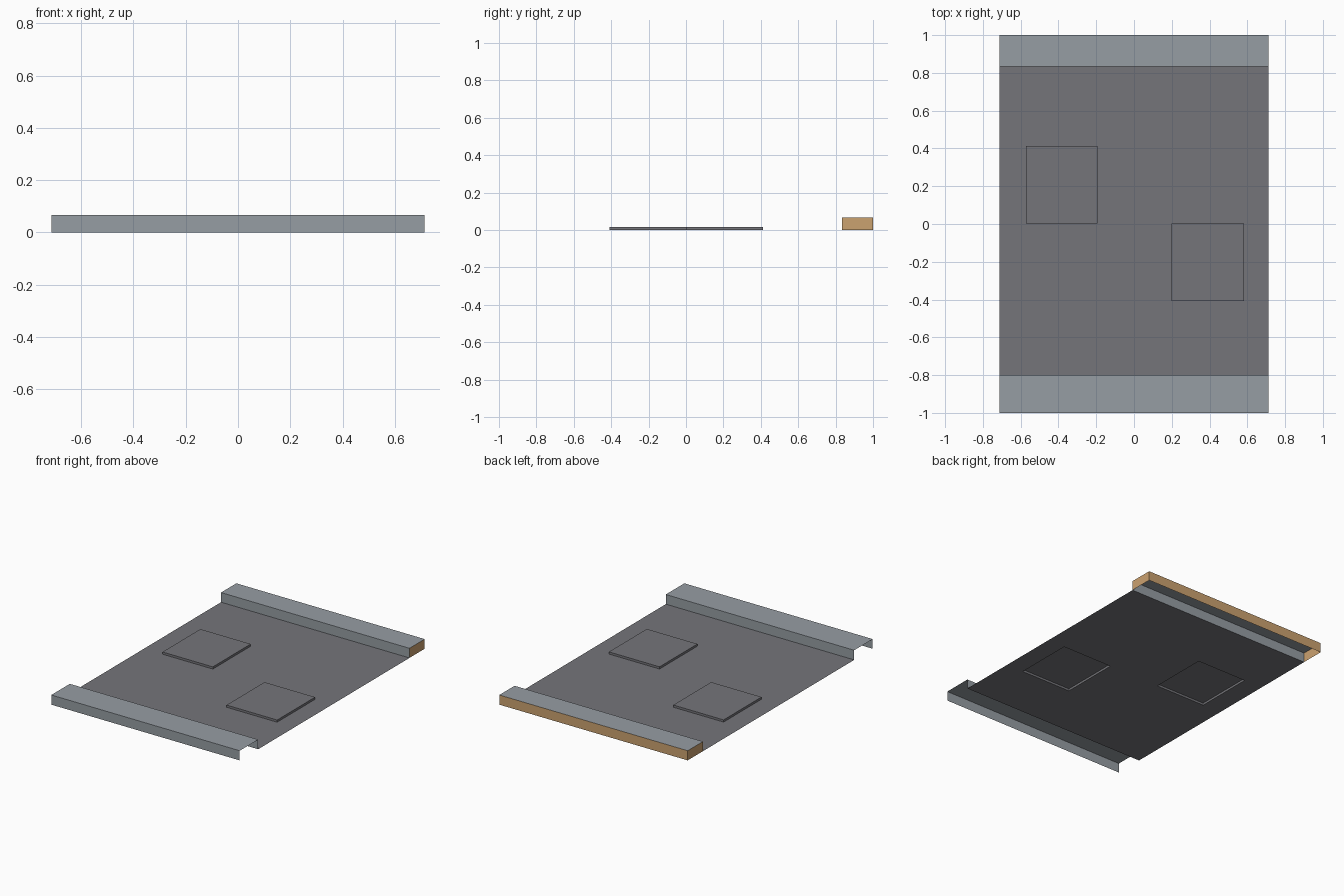
import bpy, bmesh

if "Cube" in bpy.data.objects:
    bpy.data.objects.remove(bpy.data.objects["Cube"])

def mat(name, rgb):
    m = bpy.data.materials.new(name)
    m.diffuse_color = (*rgb, 1)
    m.use_nodes = True
    m.node_tree.nodes["Principled BSDF"].inputs["Base Color"].default_value = m.diffuse_color
    return m

ASPHALT = mat("asphalt", (0.178, 0.178, 0.195))
CONCRETE = mat("pavement grey", (0.305, 0.337, 0.366))
BROWN = mat("earth brown", (0.60, 0.36, 0.16))
HALF_W, CURB_H, PATCH_H = 0.713, 0.066, 0.015

def finish(name, bm, mats):
    me = bpy.data.meshes.new(name)
    bm.to_mesh(me)
    bm.free()
    for m in mats:
        me.materials.append(m)
    ob = bpy.data.objects.new(name, me)
    bpy.context.collection.objects.link(ob)

def curb(name, y0, y1, closed):
    """Bottomless box; ends are brown when closed, missing otherwise."""
    bm = bmesh.new()
    bmesh.ops.create_cube(bm, size=1)
    for v in bm.verts:
        v.co = (v.co.x * 2 * HALF_W, y0 if v.co.y < 0 else y1,
                0 if v.co.z < 0 else CURB_H)
    bm.normal_update()
    drop = [f for f in bm.faces
            if f.normal.z < -0.5 or (not closed and abs(f.normal.x) > 0.5)]
    bmesh.ops.delete(bm, geom=drop, context='FACES')
    for f in bm.faces:
        brown = closed and (abs(f.normal.x) > 0.5 or f.normal.y > 0.5)
        f.material_index = 1 if brown else 0
    finish(name, bm, [CONCRETE, BROWN])

# pavements along both edges
curb("back_pavement", 0.835, 1.0, True)
curb("front_pavement", -1.0, -0.8, False)

# road sheet with two square patches pushed up from it
xs = [-HALF_W, -0.573, -0.192, 0.199, 0.582, HALF_W]
ys = [-0.8, -0.408, 0.002, 0.412, 0.835]
bm = bmesh.new()
grid = [[bm.verts.new((x, y, 0)) for x in xs] for y in ys]
patches = []
for j in range(len(ys) - 1):
    for i in range(len(xs) - 1):
        f = bm.faces.new((grid[j][i], grid[j][i + 1],
                          grid[j + 1][i + 1], grid[j + 1][i]))
        if (i, j) in ((1, 2), (3, 1)):
            patches.append(f)
for f in patches:
    new = bmesh.ops.extrude_discrete_faces(bm, faces=[f])["faces"][0]
    bmesh.ops.translate(bm, verts=new.verts, vec=(0, 0, PATCH_H))
    top = list(new.verts)
    # side walls down to the road
    for a, b in zip(top, top[1:] + top[:1]):
        low = [bm.verts.new((v.co.x, v.co.y, 0)) for v in (a, b)]
        bm.faces.new((low[0], low[1], b, a))
bmesh.ops.remove_doubles(bm, verts=bm.verts, dist=1e-5)
# merge the flat grid cells into one plain sheet
bmesh.ops.dissolve_limit(bm, angle_limit=0.01, verts=bm.verts, edges=bm.edges)
bmesh.ops.triangulate(bm, faces=[f for f in bm.faces if len(f.verts) > 4])
finish("road", bm, [ASPHALT])
